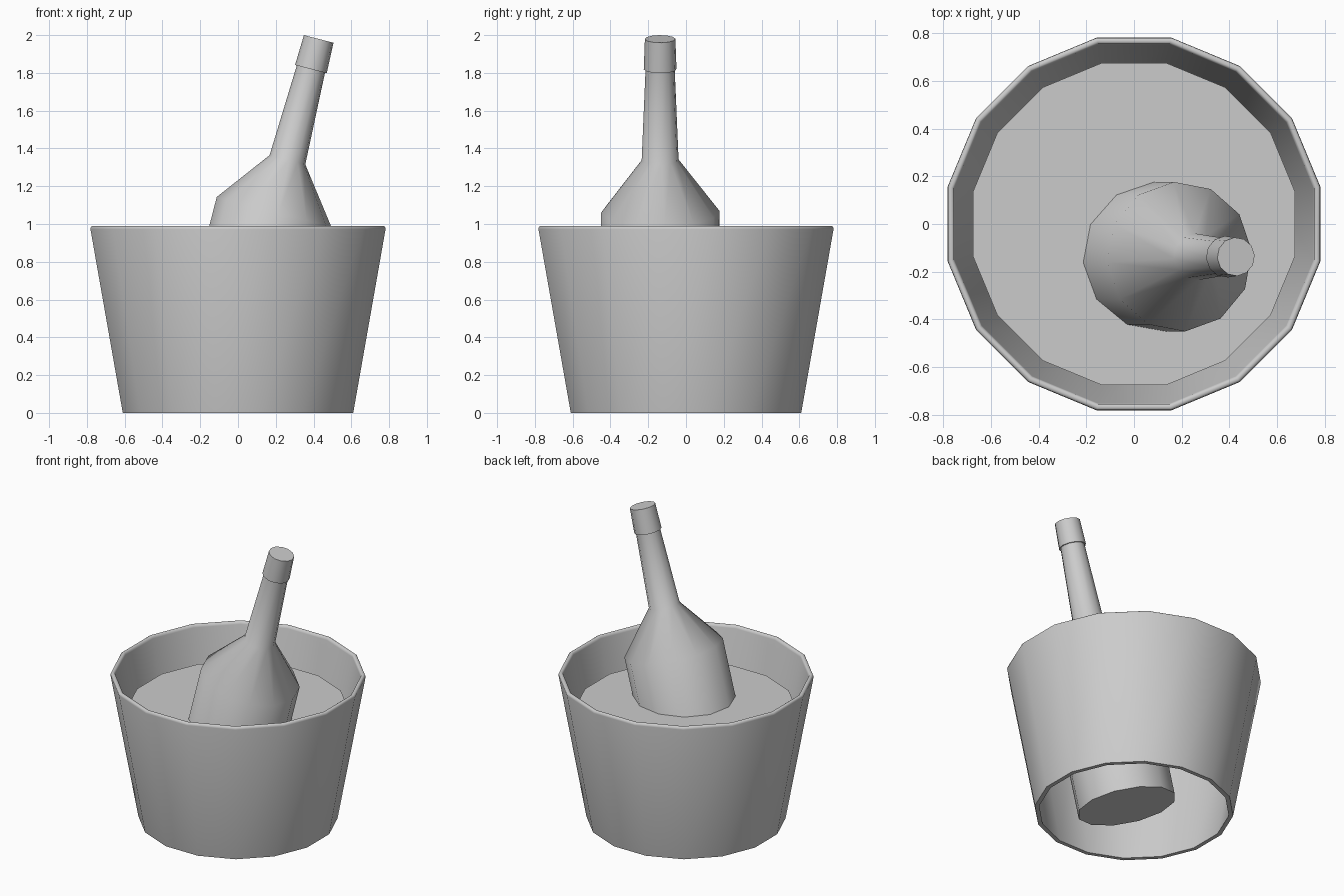
import bpy, bmesh, math
from mathutils import Matrix, Vector

if "Cube" in bpy.data.objects:
    bpy.data.objects.remove(bpy.data.objects["Cube"])


def lathe(name, profile, sides, turn, cap_start=False, cap_end=False, closed=False,
          matrix=Matrix(), angle=60):
    """Spin a (radius, height) profile into a low-sided solid."""
    bm = bmesh.new()
    rings = []
    for r, z in profile:
        ring = []
        for i in range(sides):
            a = math.radians(turn) + 2 * math.pi * i / sides
            ring.append(bm.verts.new((r * math.cos(a), r * math.sin(a), z)))
        rings.append(ring)
    pairs = list(zip(rings, rings[1:]))
    if closed:
        pairs.append((rings[-1], rings[0]))
    for low, high in pairs:
        for i in range(sides):
            j = (i + 1) % sides
            bm.faces.new((low[i], low[j], high[j], high[i]))
    if cap_start:
        bm.faces.new(rings[0][::-1])
    if cap_end:
        bm.faces.new(rings[-1])
    bm.transform(matrix)
    bm.normal_update()
    mesh = bpy.data.meshes.new(name)
    bm.to_mesh(mesh)
    bm.free()
    obj = bpy.data.objects.new(name, mesh)
    bpy.context.collection.objects.link(obj)
    bpy.ops.object.select_all(action='DESELECT')
    obj.select_set(True)
    bpy.context.view_layer.objects.active = obj
    bpy.ops.object.shade_smooth_by_angle(angle=math.radians(angle))
    return obj


# Bucket: thin tapered shell, open at the bottom, with a softened rim
k = 1 / math.cos(math.pi / 16)
shell = [(0.61, 0), (0.781, 0.972), (0.779, 0.984), (0.772, 0.989),
         (0.762, 0.989), (0.755, 0.984), (0.752, 0.972), (0.583, 0)]
lathe("bucket", [(r * k, z) for r, z in shell], 16, 11.25, closed=True)

# Fill surface inside the bucket
lathe("bucket_fill", [(0.675 * k, 0.755)], 16, 11.25, cap_end=True)

# Tilted bottle: base point and lean towards +x
tilt = (Matrix.Translation(Vector((-0.055, -0.137, 0.115)))
        @ Matrix.Rotation(math.radians(14.5), 4, 'Y'))

# Bottle body, shoulder and neck
lathe("bottle", [(0.314, 0), (0.314, 0.981), (0.098, 1.265), (0.077, 1.77)],
      12, 4.5, cap_start=True, cap_end=True, matrix=tilt)

# Bottle cap
lathe("bottle_cap", [(0.087, 1.761), (0.081, 1.926)],
      12, 4.5, cap_start=True, cap_end=True, matrix=tilt)
